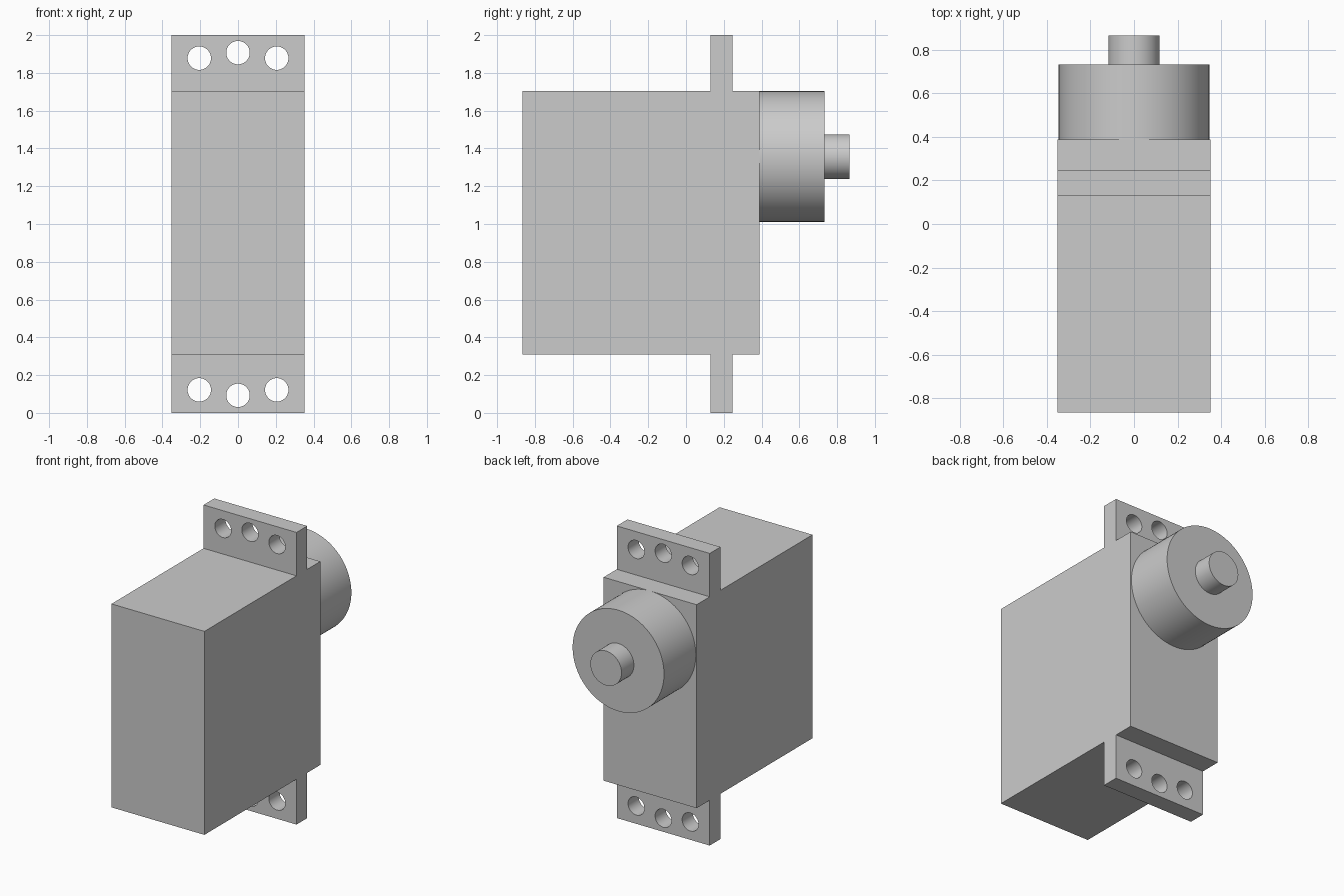
import bpy
import bmesh
from math import radians
from mathutils import Matrix, Vector

if "Cube" in bpy.data.objects:
    bpy.data.objects.remove(bpy.data.objects["Cube"], do_unlink=True)

grey = bpy.data.materials.new("plain grey")
grey.use_nodes = True
grey.diffuse_color = (0.6, 0.6, 0.6, 1)
grey.node_tree.nodes["Principled BSDF"].inputs["Base Color"].default_value = (0.6, 0.6, 0.6, 1)

HALF_WIDTH = 0.352
BODY_BOTTOM, BODY_TOP = 0.31, 1.703
BODY_BACK = 0.388
TAB_FRONT, TAB_BACK = 0.13, 0.246
AXIS_Z = 1.357


def finish(name, bm):
    mesh = bpy.data.meshes.new(name)
    bm.to_mesh(mesh)
    bm.free()
    mesh.materials.append(grey)
    obj = bpy.data.objects.new(name, mesh)
    bpy.context.collection.objects.link(obj)
    return obj


def box(name, low, high):
    low, high = Vector(low), Vector(high)
    bm = bmesh.new()
    place = Matrix.Translation((low + high) / 2) @ Matrix.Diagonal((*(high - low), 1))
    bmesh.ops.create_cube(bm, size=1, matrix=place)
    return finish(name, bm)


def add_rod(bm, x, z, radius, y0, y1, sides):
    place = Matrix.Translation((x, (y0 + y1) / 2, z)) @ Matrix.Rotation(radians(90), 4, "X")
    bmesh.ops.create_cone(bm, cap_ends=True, segments=sides, radius1=radius,
                          radius2=radius, depth=y1 - y0, matrix=place)


def smooth(obj):
    bpy.ops.object.select_all(action="DESELECT")
    obj.select_set(True)
    bpy.context.view_layer.objects.active = obj
    bpy.ops.object.shade_smooth_by_angle(angle=radians(30))


def rod(name, radius, y0, y1, sides):
    bm = bmesh.new()
    add_rod(bm, 0, AXIS_Z, radius, y0, y1, sides)
    smooth(finish(name, bm))


def mounting_tab(name, z0, z1, holes):
    tab = box(name, (-HALF_WIDTH, TAB_FRONT, z0), (HALF_WIDTH, TAB_BACK, z1))
    bm = bmesh.new()
    for x, z in holes:
        add_rod(bm, x, z, 0.062, TAB_FRONT - 0.1, TAB_BACK + 0.1, 48)
    cutter = finish(name + "_cutter", bm)
    cutter.hide_render = True
    drill = tab.modifiers.new("screw holes", "BOOLEAN")
    drill.operation = "DIFFERENCE"
    drill.solver = "EXACT"
    drill.object = cutter
    bpy.context.view_layer.objects.active = tab
    bpy.ops.object.modifier_apply(modifier=drill.name)
    bpy.data.objects.remove(cutter, do_unlink=True)
    smooth(tab)


# Main housing
box("housing", (-HALF_WIDTH, -0.866, BODY_BOTTOM), (HALF_WIDTH, BODY_BACK, BODY_TOP))

# Mounting tabs, the middle hole sits nearer the outer edge
hole_offsets = [(-0.205, 0.122), (0, 0.093), (0.205, 0.122)]
mounting_tab("lower_mounting_tab", 0, BODY_BOTTOM, hole_offsets)
mounting_tab("upper_mounting_tab", BODY_TOP, 2, [(x, 2 - z) for x, z in hole_offsets])

# Gear cover and output shaft on the back
rod("gear_cover", 0.346, BODY_BACK, 0.732, 96)
rod("output_shaft", 0.118, 0.732, 0.866, 64)
